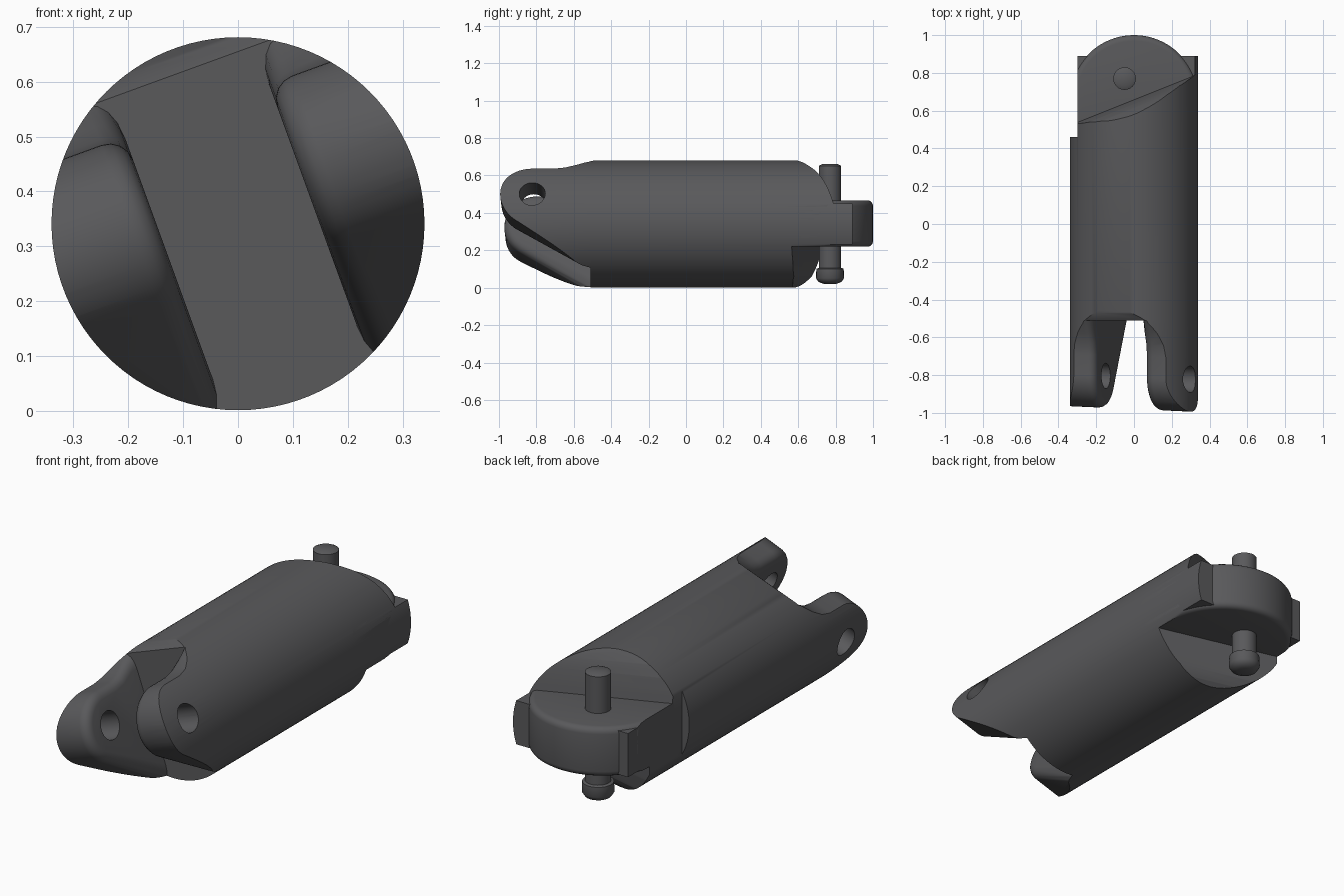
import bpy, bmesh, math
from mathutils import Matrix, Vector

if "Cube" in bpy.data.objects:
    bpy.data.objects.remove(bpy.data.objects["Cube"])

R, CZ = 0.34, 0.341           # barrel radius and axis height
TILT = Matrix.Rotation(math.radians(-20), 4, 'Y')

metal = bpy.data.materials.new("dark_grey_metal")
metal.diffuse_color = (0.1, 0.1, 0.105, 1)
metal.use_nodes = True
metal.node_tree.nodes["Principled BSDF"].inputs["Base Color"].default_value = metal.diffuse_color


def finish(bm, name, matrix=Matrix()):
    bmesh.ops.recalc_face_normals(bm, faces=bm.faces)
    bm.transform(Matrix.Translation((0, 0, CZ)) @ matrix)
    me = bpy.data.meshes.new(name)
    bm.to_mesh(me)
    bm.free()
    me.materials.append(metal)
    ob = bpy.data.objects.new(name, me)
    bpy.context.collection.objects.link(ob)
    return ob


def prism(name, pts, axis, a, b, matrix=Matrix(), bevel=0.0, rims=(0, 1), shear=0.0):
    """Extrude a 2D outline along x (pts = y, z) or z (pts = x, y), rounding chosen rims."""
    bm = bmesh.new()
    place = (lambda p, h: (h, p[0], p[1])) if axis == 'x' else (lambda p, h: (p[0], p[1], h))
    rings = [[bm.verts.new(place(p, h)) for p in pts] for h in (a, b)]
    caps = [bm.faces.new(r) for r in rings]
    n = len(pts)
    for i in range(n):
        j = (i + 1) % n
        bm.faces.new((rings[0][i], rings[0][j], rings[1][j], rings[1][i]))
    bmesh.ops.recalc_face_normals(bm, faces=bm.faces)
    if bevel:
        edges = [e for k in rims for e in caps[k].edges]
        bmesh.ops.bevel(bm, geom=edges, offset=bevel, segments=4, profile=0.5,
                        affect='EDGES', clamp_overlap=True)
    for v in bm.verts:
        v.co.y += shear * v.co.x
    return finish(bm, name, matrix)


def rod(name, r, length, centre, direction, segs=64):
    bm = bmesh.new()
    bmesh.ops.create_cone(bm, cap_ends=True, segments=segs, radius1=r, radius2=r, depth=length)
    rot = Vector(direction).to_track_quat('Z', 'Y').to_matrix().to_4x4()
    return finish(bm, name, Matrix.Translation(centre) @ rot)


def boolean(ob, tool, op):
    bpy.context.view_layer.objects.active = ob
    m = ob.modifiers.new("cut", 'BOOLEAN')
    m.object, m.operation, m.solver = tool, op, 'EXACT'
    bpy.ops.object.modifier_apply(modifier=m.name)
    bpy.data.objects.remove(tool)


def arc(cx, cy, r, a0, a1, n):
    return [(cx + r * math.cos(math.radians(a0 + (a1 - a0) * i / n)),
             cy + r * math.sin(math.radians(a0 + (a1 - a0) * i / n))) for i in range(n + 1)]


def side_flat():
    return prism("flat_cutter", [(0.46, -1), (1.5, -1), (1.5, 1), (0.46, 1)], 'x', -0.6, -0.3)


# Barrel with skewed, rounded shoulders above and below the tongue
body = rod("barrel", R, 1.4, (0, 0.19, 0), (0, 1, 0), 96)
top = [(0.56, 0.36), (0.585, 0.335), (0.615, 0.29), (0.635, 0.24), (0.65, 0.17),
       (0.66, 0.11), (1.4, 0.11), (1.4, 0.6), (0.56, 0.6)]
low = [(0.56, -0.36), (0.6, -0.32), (0.625, -0.28), (0.64, -0.2),
       (0.645, -0.11), (1.4, -0.11), (1.4, -0.6), (0.56, -0.6)]
boolean(body, prism("upper_cutter", top, 'x', -0.6, 0.6, shear=0.4), 'DIFFERENCE')
boolean(body, prism("lower_cutter", low, 'x', -0.6, 0.6, shear=-0.25), 'DIFFERENCE')
boolean(body, side_flat(), 'DIFFERENCE')
dip = [(-0.6, 0.25), (-0.51, 0.295), (-0.47, 0.325), (-0.42, 0.345), (-0.42, 0.5), (-0.6, 0.5)]
boolean(body, prism("dip_cutter", dip, 'x', -0.6, 0.6, TILT), 'DIFFERENCE')
parts = [body]

# Rear tongue: round-ended plate trimmed to the barrel
plan = [(-0.34, 0.45), (0.34, 0.45)] + arc(0, 0.66, 0.34, 0, 180, 40)
tongue = prism("tongue", plan, 'z', -0.122, 0.126, bevel=0.03)
boolean(tongue, rod("trim", R, 2.4, (0, 0, 0), (0, 1, 0), 96), 'INTERSECT')
boolean(tongue, side_flat(), 'DIFFERENCE')
parts.append(tongue)

# Two tilted fork lugs with rounded ends, tapered undersides and cross holes
side = ([(-0.51, 0.295), (-0.58, 0.255), (-0.64, 0.23), (-0.7, 0.22)]
        + arc(-0.81, 0.05, 0.17, 90, 238, 24) + [(-0.51, -0.33)])
for name, s in (("left_lug", -1), ("right_lug", 1)):
    lug = prism(name, side, 'x', s * 0.14, s * 0.5, TILT, bevel=0.045, rims=(0,))
    # restore a full-depth root where the rounded rim pulled away from the barrel
    for v in lug.data.vertices:
        if v.co.y > -0.56:
            v.co.y = max(v.co.y, -0.509)
    boolean(lug, rod("trim", R, 2.4, (0, 0, 0), (0, 1, 0), 96), 'INTERSECT')
    hole = rod("hole_cutter", 0.068, 1.6, TILT @ Vector((0, -0.81, 0.05)),
               TILT @ Vector((1, 0, 0)), 32)
    boolean(lug, hole, 'DIFFERENCE')
    for v in lug.data.vertices:       # slight skew of the fork ends
        w = min(1, max(0, (-0.51 - v.co.y) / 0.3))
        v.co.y -= 0.045 * v.co.x * w
    parts.append(lug)

# Hinge pin through the tongue, with a rounded head underneath
bm = bmesh.new()
prof = [(0, 0.32), (0.04, 0.32), (0.06, 0.31), (0.06, -0.235), (0.073, -0.24),
        (0.075, -0.29), (0.062, -0.31), (0.035, -0.32), (0, -0.32)]
vs = [bm.verts.new((x, 0, z)) for x, z in prof]
es = [bm.edges.new((vs[i], vs[i + 1])) for i in range(len(vs) - 1)]
bmesh.ops.spin(bm, geom=vs + es, cent=(0, 0, 0), axis=(0, 0, 1),
               angle=math.tau, steps=24, use_merge=True)
bmesh.ops.remove_doubles(bm, verts=bm.verts, dist=1e-5)
parts.append(finish(bm, "hinge_pin", Matrix.Translation((-0.05, 0.77, 0))))

# Smooth shading with crisp edges
bpy.ops.object.select_all(action='DESELECT')
for ob in parts:
    ob.select_set(True)
bpy.context.view_layer.objects.active = body
bpy.ops.object.shade_smooth_by_angle(angle=math.radians(40))
